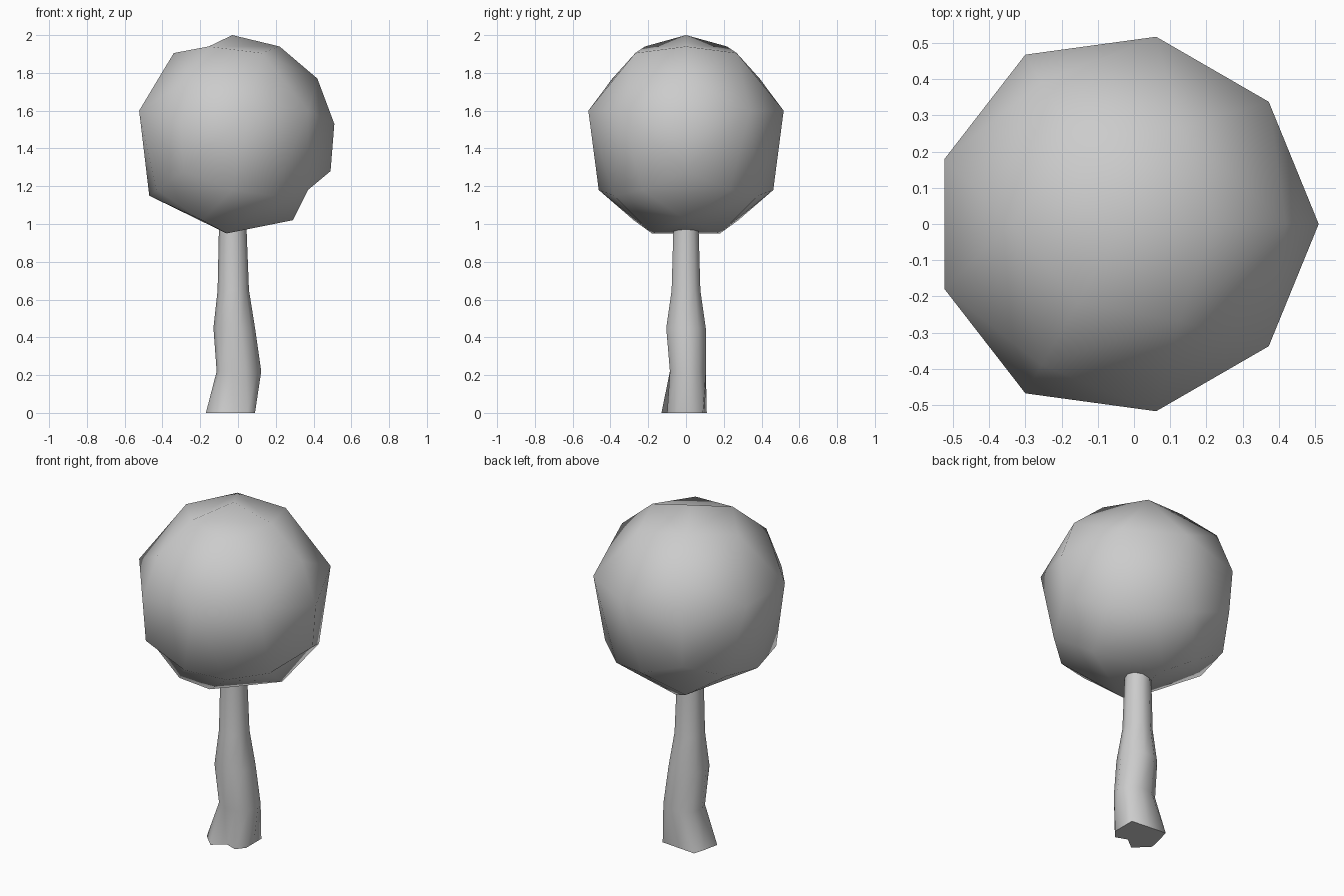
import bpy, bmesh
from math import sin, cos, radians, tau
from mathutils import Vector

cube = bpy.data.objects.get("Cube")
if cube:
    bpy.data.objects.remove(cube)

grey = bpy.data.materials.new("plain_grey")
grey.use_nodes = True
colour = (0.6, 0.6, 0.6, 1)
grey.diffuse_color = colour
grey.node_tree.nodes["Principled BSDF"].inputs["Base Color"].default_value = colour


def finish(name, bm):
    bmesh.ops.recalc_face_normals(bm, faces=bm.faces)
    for face in bm.faces:
        face.smooth = True
    mesh = bpy.data.meshes.new(name)
    bm.to_mesh(mesh)
    bm.free()
    mesh.materials.append(grey)
    obj = bpy.data.objects.new(name, mesh)
    bpy.context.collection.objects.link(obj)


# Crown: faceted ball with threefold symmetry
centre = Vector((-0.03, 0, 1.46))
bm = bmesh.new()


def ring(radius, height, *angles):
    return [bm.verts.new(centre + Vector((radius * cos(radians(a + turn)),
                                          radius * sin(radians(a + turn)), height)))
            for turn in (0, 120, 240) for a in angles]


ring(0.25, 0.48, 0)
ring(0.31, 0.445, 60)
ring(0.45, 0.31, 0)
ring(0.54, 0.07, 0)
ring(0.525, 0.14, 40, 80)
upper_notch = ring(0.52, -0.18, 0)
ring(0.462, -0.28, 30, 90)
ring(0.44, -0.31, 60)
lower_notch = ring(0.32, -0.44, 0)
for side in (-1, 1):
    bm.verts.new((-0.06, 0.18 * side, 0.95))
bmesh.ops.convex_hull(bm, input=bm.verts[:])
bmesh.ops.triangulate(bm, faces=bm.faces[:])

# Shallow notches low on the crown
notches = [bm.edges.get(pair) for pair in zip(upper_notch, lower_notch)]
bmesh.ops.rotate_edges(bm, edges=[e for e in notches if e], use_ccw=False)

# Peak on the top facet
top = max(bm.faces, key=lambda f: f.calc_center_median().z)
peak = bmesh.ops.poke(bm, faces=[top])["verts"][0]
peak.co = centre + Vector((0, 0, 0.54))
finish("crown", bm)

# Trunk: lobed root section, lofted into tapering ovals
root = [(0.09, 0.02), (0.09, 0.09), (-0.02, 0.10), (-0.13, 0.11), (-0.15, 0.04),
        (-0.17, -0.05), (-0.09, -0.13), (-0.02, -0.075), (0.05, -0.10), (0.09, -0.05)]
# Centre x, centre y, x radius, y radius, height
ovals = [(0.005, 0.01, 0.118, 0.10, 0.22), (-0.02, 0, 0.11, 0.11, 0.45),
         (-0.025, 0, 0.083, 0.08, 0.65), (-0.028, 0, 0.073, 0.07, 0.98)]
bm = bmesh.new()
count = len(root)
levels = [[bm.verts.new((x, y, 0)) for x, y in root]]
for cx, cy, rx, ry, z in ovals:
    levels.append([bm.verts.new((cx + rx * cos(tau * i / count),
                                 cy + ry * sin(tau * i / count), z))
                   for i in range(count)])
for low, high in zip(levels, levels[1:]):
    for i in range(count):
        j = (i + 1) % count
        bm.faces.new((low[i], low[j], high[j], high[i]))
bm.faces.new(levels[0][::-1])
bm.faces.new(levels[-1])
# Crisp rims at the flat ends
for level in (levels[0], levels[-1]):
    for i in range(count):
        bm.edges.get((level[i], level[(i + 1) % count])).smooth = False
finish("trunk", bm)
